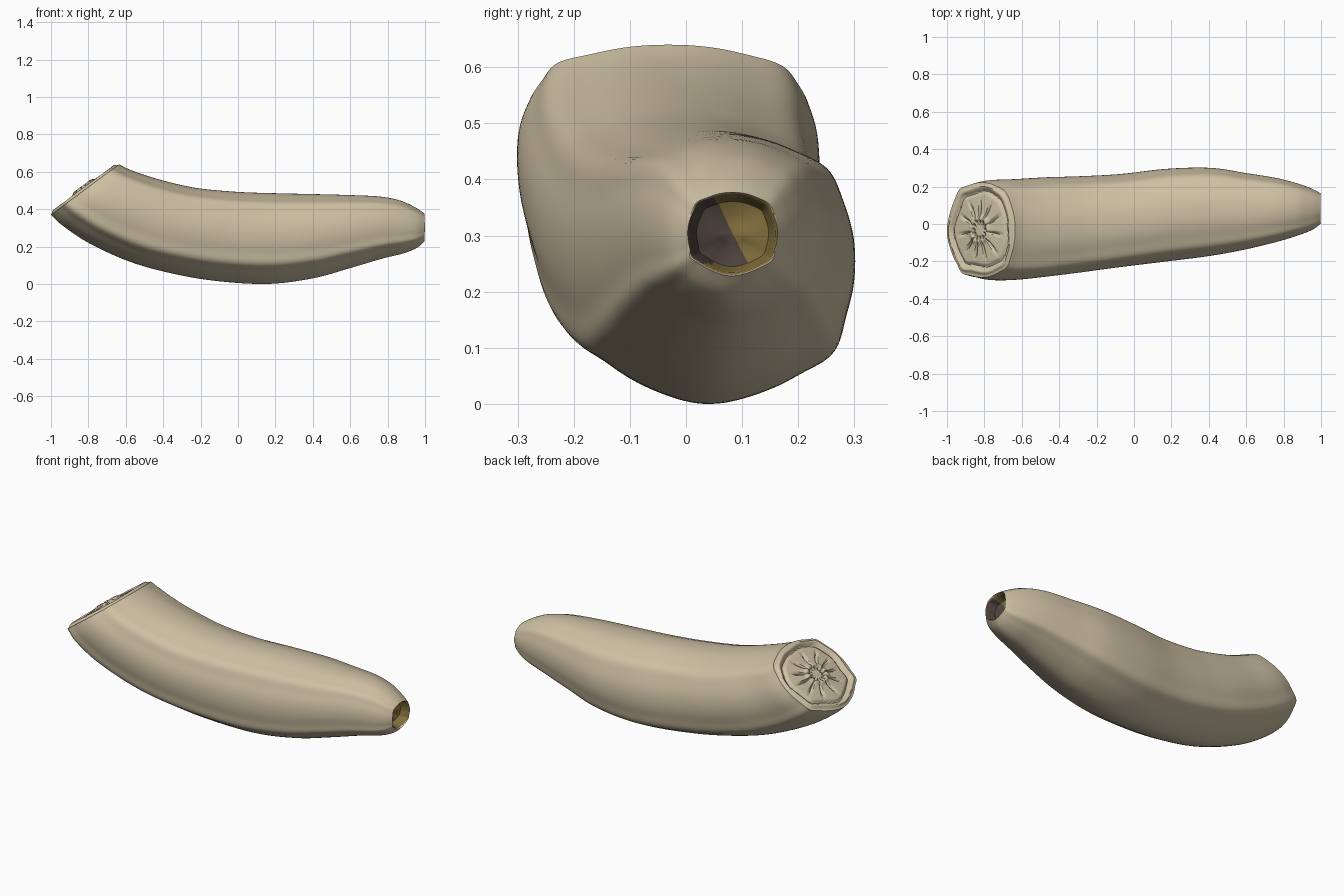
import bpy, bmesh, math
from mathutils import Vector

if "Cube" in bpy.data.objects:
    bpy.data.objects.remove(bpy.data.objects["Cube"])

N = 144          # points around the body
STEPS = 10       # rings between two key sections


def material(name, rgb):
    m = bpy.data.materials.new(name)
    m.diffuse_color = (*rgb, 1)
    m.use_nodes = True
    m.node_tree.nodes["Principled BSDF"].inputs["Base Color"].default_value = m.diffuse_color
    return m


PEEL = material("pale peel", (0.62, 0.53, 0.37))
OLIVE = material("olive tip", (0.22, 0.155, 0.045))
BROWN = material("dark brown tip", (0.075, 0.055, 0.045))

# key sections: bottom x, bottom z, top x, top z, y min, y max
KEYS = [
    (-1.00, .370, -.635, .640, -.285, .222),
    (-.935, .310, -.580, .612, -.300, .235),
    (-.80, .220, -.47, .573, -.298, .240),
    (-.60, .127, -.33, .535, -.280, .250),
    (-.40, .067, -.20, .510, -.260, .255),
    (-.15, .020, .00, .492, -.230, .267),
    (.15, .000, .20, .485, -.200, .295),
    (.40, .030, .42, .480, -.170, .300),
    (.60, .085, .60, .475, -.135, .272),
    (.77, .135, .76, .467, -.095, .245),
    (.89, .165, .87, .445, -.060, .215),
    (.96, .195, .95, .408, -.030, .187),
    (1.0, .230, 1.0, .375, .003, .163),
]
# lengthwise ridges: angle in degrees, height, width in degrees
RIDGES = [(42, .05, 11), (136, .06, 10), (213, .065, 9), (268, .04, 16), (322, .06, 10)]


def section():
    """Rounded five-ridged outline, scaled to fill -1..1 both ways."""
    pts = []
    for i in range(N):
        a = 2 * math.pi * i / N
        c, s = math.cos(a), math.sin(a)
        r = (abs(c) ** 2.15 + abs(s) ** 2.15) ** (-1 / 2.15)
        for deg, h, w in RIDGES:
            d = (math.degrees(a) - deg + 180) % 360 - 180
            r += h * math.exp(-(d / w) ** 2)
        pts.append((r * c, r * s))
    us, vs = [p[0] for p in pts], [p[1] for p in pts]

    def fit(x, q):
        return 2 * (x - min(q)) / (max(q) - min(q)) - 1
    return [(fit(u, us), fit(v, vs)) for u, v in pts]


def spline(k, t):
    """Catmull-Rom through the key sections."""
    p = [KEYS[min(max(k + j, 0), len(KEYS) - 1)] for j in (-1, 0, 1, 2)]
    return [0.5 * (2 * b + (c - a) * t + (2 * a - 5 * b + 4 * c - d) * t * t
                   + (3 * b - a - 3 * c + d) * t ** 3) for a, b, c, d in zip(*p)]


OUTLINE = section()


def ring_points(key, scale=1.0):
    bx, bz, tx, tz, y0, y1 = key
    pts = []
    for u, v in OUTLINE:
        u, v = u * scale, v * scale
        pts.append(Vector(((bx + tx) / 2 + v * (tx - bx) / 2,
                           (y0 + y1) / 2 + u * (y1 - y0) / 2,
                           (bz + tz) / 2 + v * (tz - bz) / 2)))
    return pts


def loft(name, rings, mats, end=None, rule=None):
    """Skin a list of rings, optionally closing the last one with a point."""
    bm = bmesh.new()
    vs = [[bm.verts.new(p) for p in r] for r in rings]
    for a, b in zip(vs, vs[1:]):
        for i in range(N):
            j = (i + 1) % N
            bm.faces.new((a[i], a[j], b[j], b[i]))
    if end is not None:
        tip = bm.verts.new(end)
        for i in range(N):
            bm.faces.new((vs[-1][i], vs[-1][(i + 1) % N], tip))
    bm.normal_update()
    if rule:
        for f in bm.faces:
            f.material_index = rule(f.calc_center_median())
    me = bpy.data.meshes.new(name)
    bm.to_mesh(me)
    bm.free()
    for m in mats:
        me.materials.append(m)
    ob = bpy.data.objects.new(name, me)
    bpy.context.collection.objects.link(ob)
    bpy.ops.object.select_all(action='DESELECT')
    ob.select_set(True)
    bpy.context.view_layer.objects.active = ob
    bpy.ops.object.shade_smooth_by_angle(angle=math.radians(40))
    return ob


# curved body, from the cut end to the tip
body = [ring_points(spline(k, s / STEPS)) for k in range(len(KEYS) - 1) for s in range(STEPS)]
body.append(ring_points(KEYS[-1]))
for i, p in enumerate(body[-1]):                 # uneven tip rim
    p.x -= 0.012 * math.sin(2 * math.pi * i / N) ** 2
loft("banana_body", body, [PEEL])

# cut face with raised rim, radial creases and a ring of pits round the core
first = KEYS[0]
axis = Vector((first[2] - first[0], 0, first[3] - first[1])).normalized()
out = Vector((-axis.z, 0, axis.x))


def relief(s, a):
    def bell(c, w):
        return math.exp(-((s - c) / w) ** 2)
    wob = 0.02 * math.sin(3 * a + 1) + 0.012 * math.sin(7 * a)
    h = 0.016 * (1 - s * s) + 0.010 * bell(0.90 + wob, 0.05) - 0.012 * bell(0.79 + wob, 0.04)
    crease = max(0, math.cos(11 * a + 0.8 * math.sin(2 * a))) ** 5
    h -= 0.016 * crease * bell(0.42, 0.18)
    h += 0.010 * bell(0.24, 0.06)
    h -= 0.022 * bell(0.17, 0.03) * (0.5 + 0.5 * math.cos(12 * a))
    return h * min(1, (1 - s) * 12)


cut = []
RINGS = 50
for k in range(RINGS):
    s = 1 - k / RINGS
    cut.append([p + out * relief(s, 2 * math.pi * i / N)
                for i, p in enumerate(ring_points(first, s))])
centre = sum(ring_points(first), Vector()) / N
loft("cut_face", [list(reversed(r)) for r in cut], [PEEL], centre + out * 0.016)

# hollow dark tip: short wall and floor, brown on the near side, olive on the far side
hollow = [body[-1]]
for scale, depth in ((0.95, 0.004), (0.90, 0.025), (0.80, 0.05), (0.5, 0.06), (0.25, 0.062)):
    hollow.append([Vector((p.x - depth, q.y, q.z))
                   for p, q in zip(body[-1], ring_points(KEYS[-1], scale))])


def tip_colour(c):
    brown = c.y < 0.085 - 0.5 * (c.z - 0.30) and c.z > 0.25
    return 1 if brown else 0


loft("hollow_tip", hollow, [OLIVE, BROWN], Vector((0.93, 0.083, 0.3025)), tip_colour)
